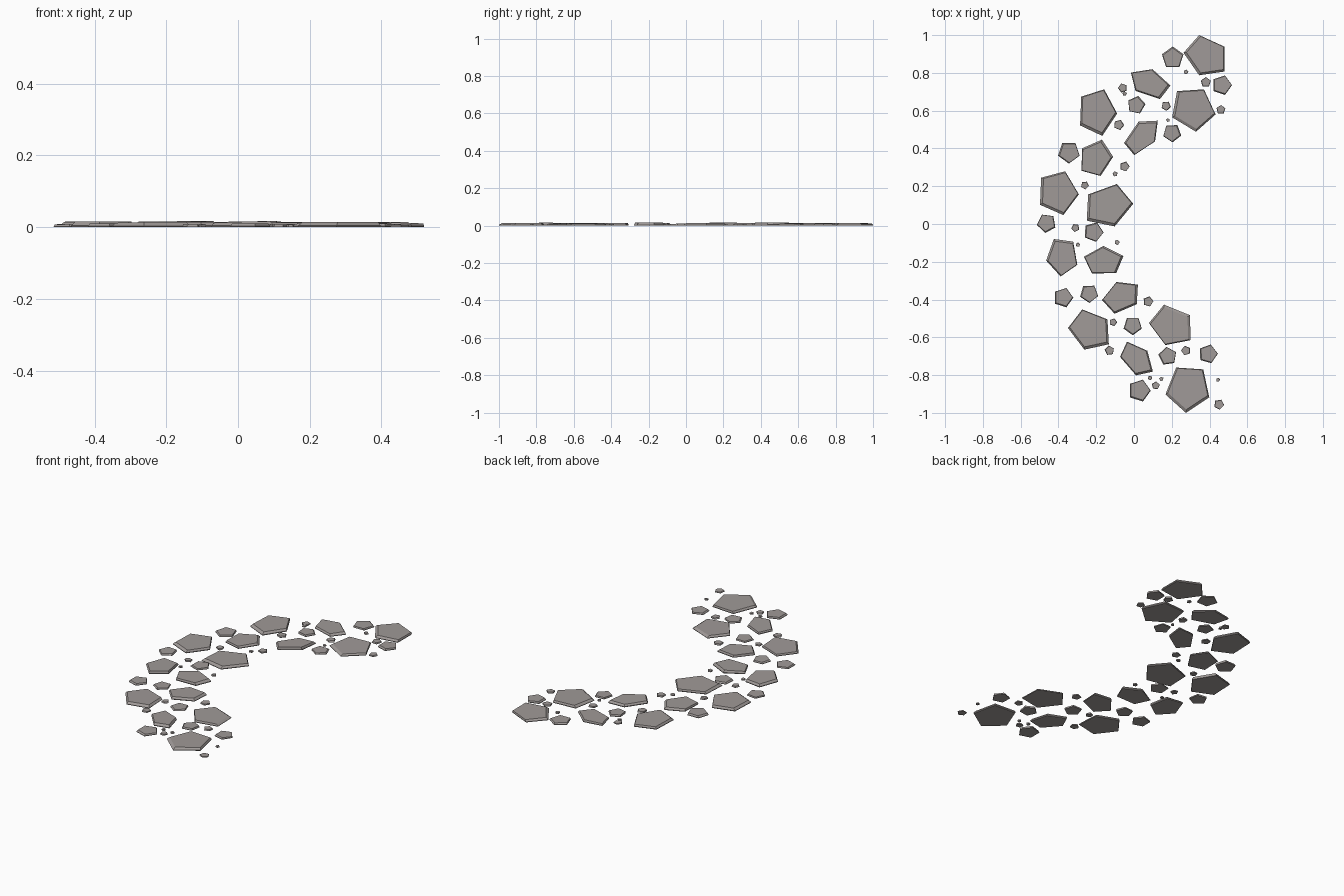
import bpy, bmesh, math, random
from mathutils import Vector

if "Cube" in bpy.data.objects:
    bpy.data.objects.remove(bpy.data.objects["Cube"])

random.seed(4)
stone_grey = bpy.data.materials.new("stone grey")
stone_grey.diffuse_color = (0.35, 0.322, 0.312, 1)
stone_grey.use_nodes = True
stone_grey.node_tree.nodes["Principled BSDF"].inputs["Base Color"].default_value = stone_grey.diffuse_color


def add_stone(bm, centre, apex, side, height):
    """Flat five-sided slab: a pentagon stretched along two axes, with a smaller, shifted top."""
    size = min(apex.length, side.length)
    turn = random.uniform(0, math.tau)
    shift = Vector((math.cos(turn), math.sin(turn))) * size * 0.05
    tilt = Vector((random.uniform(-1, 1), random.uniform(-1, 1))) * 0.12 * height / size
    rings = []
    for scale, level, move in ((0.98, 0, 0), (1, 0.3, 0), (0.91, 1, 1)):
        ring = []
        for k in range(5):
            a = math.tau * k / 5
            p = (apex * math.cos(a) + side * math.sin(a)) * scale + shift * move
            z = height * level + tilt.dot(p) * move
            ring.append(bm.verts.new((centre.x + p.x, centre.y + p.y, z)))
        rings.append(ring)
    for low, high in zip(rings, rings[1:]):
        for k in range(5):
            n = (k + 1) % 5
            bm.faces.new((low[k], low[n], high[n], high[k]))
    bm.faces.new(rings[-1])
    bm.faces.new(rings[0][::-1])


def finish(bm, name):
    bmesh.ops.recalc_face_normals(bm, faces=bm.faces)
    mesh = bpy.data.meshes.new(name)
    bm.to_mesh(mesh)
    bm.free()
    mesh.materials.append(stone_grey)
    bpy.context.collection.objects.link(bpy.data.objects.new(name, mesh))


# Large slabs: centre, apex axis and side axis (hundredths of a unit)
large = [
    (38.2, 88.8, -3.7, 11.2, -11.4, -1.7), (8.4, 74.4, 10.9, -1.1, -2.1, 8.3),
    (-19.6, 59.2, 3.8, 12.1, -10, 4.7), (31.2, 61, 12, -3, 2.2, 11.8),
    (4.2, 46.4, 8.4, 8.3, -4.6, 5.5), (-20.2, 34.8, 9.2, 0.8, 0.4, 10.1),
    (-40.4, 16.6, 11.2, -0.9, 0.5, 12.2), (-13.8, 9.6, 13.4, 1.1, 0.6, 11.8),
    (-38, -17.2, 8, -4.4, 3.5, 9.7), (-16, -19.6, -0.2, 8, -11, -0.2),
    (-6.6, -38.6, -2.7, 7.9, -10, -4.3), (-23.2, -56.2, -4.2, 11, -11, -2.4),
    (20, -53.8, -4.1, 11.1, -11.4, -2.2), (1.4, -71.6, -5.1, 9.3, -7.6, -1.7),
    (28.6, -87, -1.1, -13, 12.2, -0.8),
]
bm = bmesh.new()
for x, y, ax, ay, sx, sy in large:
    add_stone(bm, Vector((x, y)) / 100, Vector((ax, ay)) / 100,
              Vector((sx, sy)) / 100, random.uniform(0.013, 0.016))
finish(bm, "large_slabs")


def round_stones(name, stones, low, high):
    bm = bmesh.new()
    for x, y, r, *angle in stones:
        a = math.radians(angle[0]) if angle else random.uniform(0, math.tau)
        add_stone(bm, Vector((x, y)), Vector((math.cos(a), math.sin(a))) * r,
                  Vector((-math.sin(a), math.cos(a))) * r, random.uniform(low, high))
    finish(bm, name)


# Medium stones: x, y, radius, apex direction in degrees
round_stones("medium_stones", [
    (.205, .88, .06, 90), (.465, .735, .054, 0), (.012, .63, .049, 150),
    (.202, .482, .05, 200), (-.345, .38, .06, 270), (-.463, .004, .052, 190),
    (-.215, -.042, .054, 285), (-.375, -.39, .054, 0), (-.238, -.368, .05, 200),
    (-.007, -.538, .051, 270), (.178, -.7, .05, 170), (.392, -.688, .052, 290),
    (.028, -.882, .061, 0)], .009, .012)

# Pebbles filling the gaps: x, y, radius
round_stones("pebbles", [
    (.38, .75, .028), (.275, .805, .013), (.46, .605, .025), (-.06, .72, .025),
    (-.05, .69, .012), (.17, .625, .026), (-.08, .525, .028), (.18, .55, .01),
    (-.05, .305, .027), (-.1, .265, .014), (-.26, .205, .022), (-.31, -.02, .022),
    (-.297, -.11, .012), (-.09, -.097, .014), (.075, -.41, .028), (-.11, -.52, .021),
    (-.13, -.67, .026), (.275, -.67, .026), (.085, -.815, .012), (.145, -.82, .012),
    (.115, -.855, .022), (.445, -.825, .011), (.45, -.955, .028)], .006, .009)
